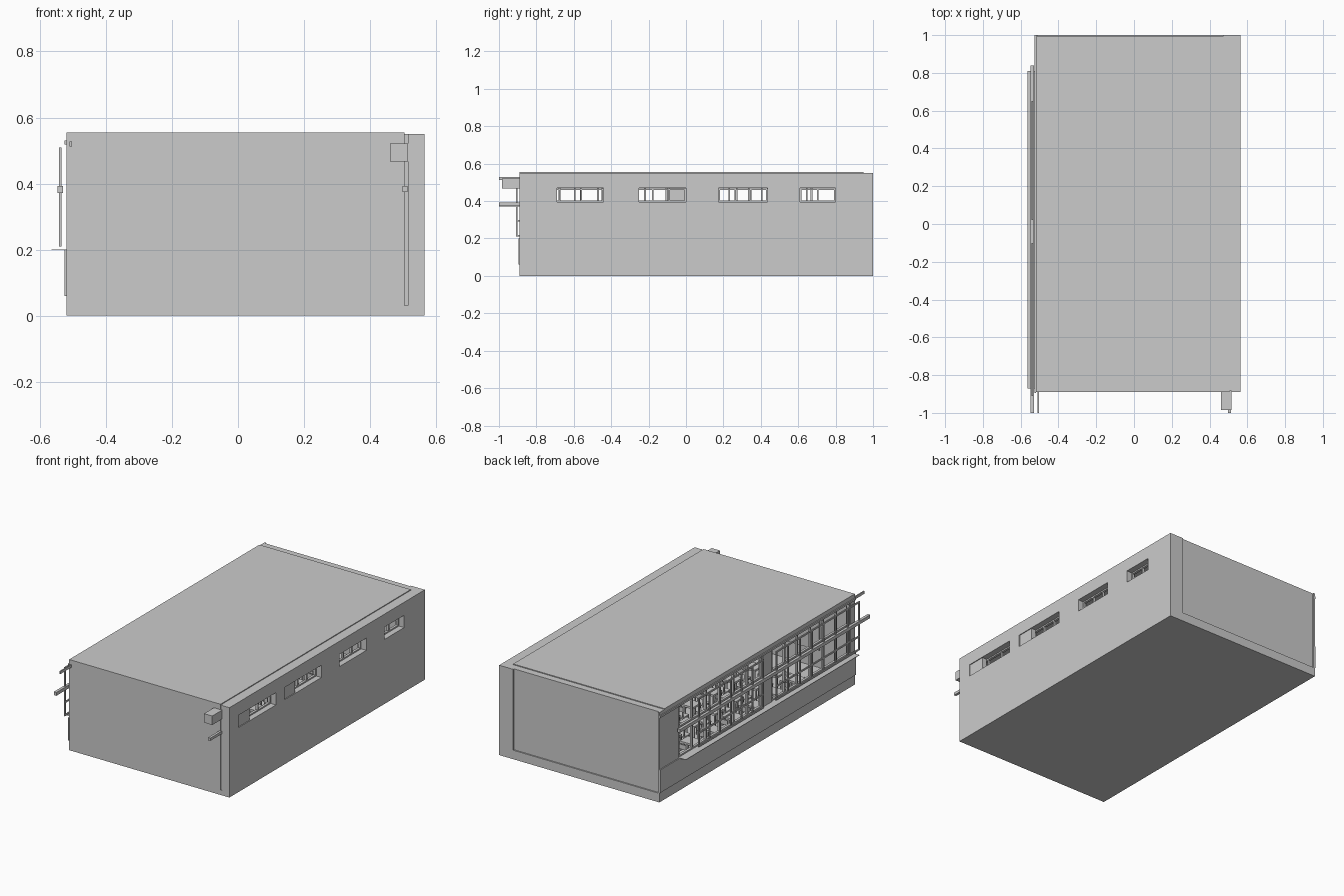
import bpy, bmesh
from mathutils import Matrix, Vector

if "Cube" in bpy.data.objects:
    bpy.data.objects.remove(bpy.data.objects["Cube"])


def boxes(name, spans):
    """One object from axis-aligned boxes (x0, x1, y0, y1, z0, z1)."""
    bm = bmesh.new()
    for x0, x1, y0, y1, z0, z1 in spans:
        m = Matrix.Translation(((x0 + x1) / 2, (y0 + y1) / 2, (z0 + z1) / 2)) \
            @ Matrix.Diagonal((x1 - x0, y1 - y0, z1 - z0, 1))
        bmesh.ops.create_cube(bm, size=1, matrix=m)
    me = bpy.data.meshes.new(name)
    bm.to_mesh(me)
    bm.free()
    ob = bpy.data.objects.new(name, me)
    bpy.context.collection.objects.link(ob)
    return ob


def cut(ob, spans):
    """Cut box-shaped holes and bake the result."""
    for i, s in enumerate(spans):
        cutter = boxes("cutter", [s])
        cutter.hide_render = True
        mod = ob.modifiers.new("hole", 'BOOLEAN')
        mod.operation = 'DIFFERENCE'
        mod.solver = 'EXACT'
        mod.object = cutter
        dg = bpy.context.evaluated_depsgraph_get()
        me = bpy.data.meshes.new_from_object(ob.evaluated_get(dg))
        ob.modifiers.clear()
        ob.data = me
        bpy.data.objects.remove(cutter)


def window_grid(x0, x1, y0, y1, zs, n, t=0.01):
    """Boxes for a frame with n panes along y and rails at heights zs."""
    parts = [(x0, x1, y0, y1, z, z + t) for z in zs]
    step = (y1 - y0 - t) / n
    parts += [(x0, x1, y0 + i * step, y0 + i * step + t, zs[0], zs[-1] + t)
              for i in range(n + 1)]
    return parts


# Room shell: hollow block with window bays and corridor slots
slots = [(-0.80, -0.44), (-0.355, 0.0), (0.175, 0.435), (0.61, 0.80)]
shell = boxes("room_shell", [(-0.52, 0.565, -0.89, 1.0, 0, 0.55)])
cut(shell, [(-0.49, 0.505, -0.87, 0.97, 0.03, 0.535)]
    + [(-0.6, -0.45, 0.0, 0.81, 0.20, 0.525),
       (-0.6, -0.45, -0.85, -0.09, 0.20, 0.525)]
    + [(0.45, 0.6, a, b, 0.395, 0.47) for a, b in slots]
    + [(-0.51, 0.47, 0.992, 1.1, 0.055, 0.56)]       # recessed back panel
    + [(0.505, 0.515, -0.95, -0.885, 0.03, 0.56)])   # front joint

# Roof slab with a low edge
boxes("roof_slab", [(-0.52, 0.505, -0.89, 0.95, 0.545, 0.555)])

# Corridor-side slot windows: thin frames and closed panels
frames = []
for (a, b), n in zip(slots, (3, 4, 3, 2)):
    frames += window_grid(0.515, 0.53, a, b, [0.395, 0.46], n, 0.008)
boxes("corridor_window_frames", frames)
boxes("corridor_closed_panels", [(0.53, 0.56, -0.80, -0.69, 0.395, 0.47),
                                 (0.53, 0.56, -0.355, -0.25, 0.395, 0.47)])

# Window-side frames: inner fixed grid and outer sash grid
inner = window_grid(-0.515, -0.50, 0.0, 0.81, [0.20, 0.38, 0.515], 6)
inner += window_grid(-0.515, -0.50, -0.85, -0.09, [0.20, 0.38, 0.515], 6)
boxes("inner_window_frames", inner)
outer = window_grid(-0.542, -0.535, 0.02, 0.65, [0.21, 0.29, 0.38, 0.50], 6, 0.009)
outer += window_grid(-0.542, -0.535, -0.91, -0.10, [0.21, 0.29, 0.38, 0.50], 7, 0.009)
boxes("outer_window_frames", outer)

# Rails, cladding and sill on the window side
boxes("window_rail", [(-0.547, -0.53, -1.0, 0.84, 0.372, 0.392)])
boxes("upper_rail_end", [(-0.51, -0.503, -1.0, -0.89, 0.512, 0.528)])
boxes("lower_cladding", [(-0.526, -0.518, -0.895, 1.0, 0.06, 0.20)])
boxes("upper_cladding", [(-0.526, -0.518, -0.895, 1.0, 0.518, 0.53)])
boxes("outer_sill", [(-0.565, -0.49, -0.87, 0.81, 0.198, 0.201)])

# Beam ends on the front wall
boxes("front_beam_end", [(0.46, 0.515, -0.985, -0.88, 0.467, 0.522)])
boxes("front_rail_end", [(0.498, 0.513, -1.0, -0.88, 0.375, 0.392)])

# Desks and chairs in rows
desks, chairs = [], []
for i in range(6):
    for j in range(6):
        x, y = -0.39 + i * 0.15, -0.5 + j * 0.2
        desks.append((x - 0.055, x + 0.055, y - 0.04, y + 0.04, 0.14, 0.152))
        for sx in (-1, 1):
            for sy in (-1, 1):
                px, py = x + sx * 0.049, y + sy * 0.034
                desks.append((px - .004, px + .004, py - .004, py + .004, 0.03, 0.14))
                px, py = x + sx * 0.028, y + 0.075 + sy * 0.026
                chairs.append((px - .003, px + .003, py - .003, py + .003, 0.03,
                               0.165 if sy > 0 else 0.10))
        chairs.append((x - 0.033, x + 0.033, y + 0.045, y + 0.106, 0.10, 0.107))
        chairs.append((x - 0.033, x + 0.033, y + 0.098, y + 0.104, 0.14, 0.17))
boxes("desks", desks)
boxes("chairs", chairs)

# Board and platform at the front of the room
boxes("wall_board", [(-0.3, 0.3, -0.872, -0.86, 0.16, 0.38)])
boxes("platform", [(-0.35, 0.35, -0.872, -0.72, 0.028, 0.05)])
